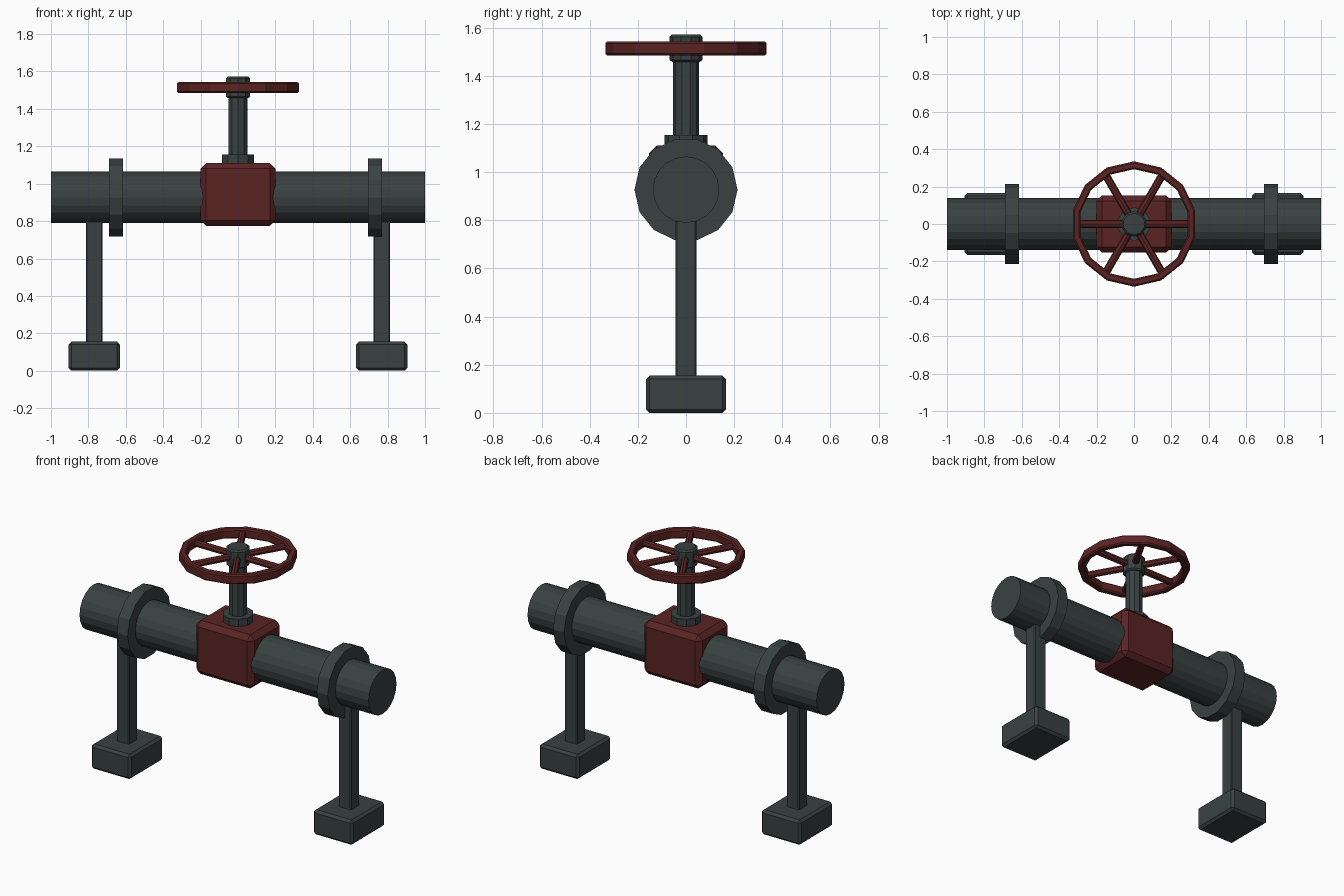
import bpy, bmesh, math
from mathutils import Matrix, Vector

if "Cube" in bpy.data.objects:
    bpy.data.objects.remove(bpy.data.objects["Cube"])


def material(name, rgb):
    m = bpy.data.materials.new(name)
    m.diffuse_color = (*rgb, 1)
    m.use_nodes = True
    m.node_tree.nodes["Principled BSDF"].inputs["Base Color"].default_value = m.diffuse_color
    return m


GREY = material("dark grey iron", (0.041, 0.053, 0.053))
RED = material("dark red paint", (0.105, 0.017, 0.017))
PIPE_Z = 0.927


def finish(name, bm, mat):
    bmesh.ops.recalc_face_normals(bm, faces=bm.faces[:])
    me = bpy.data.meshes.new(name)
    bm.to_mesh(me)
    bm.free()
    me.materials.append(mat)
    ob = bpy.data.objects.new(name, me)
    bpy.context.collection.objects.link(ob)
    return ob


def box(name, centre, size, bevel, mat):
    bm = bmesh.new()
    bmesh.ops.create_cube(bm, size=1)
    bmesh.ops.scale(bm, vec=size, verts=bm.verts[:])
    bmesh.ops.bevel(bm, geom=bm.edges[:], offset=bevel, segments=1, affect='EDGES')
    bmesh.ops.translate(bm, vec=centre, verts=bm.verts[:])
    return finish(name, bm, mat)


def lathe(name, profile, sides, mat, matrix=Matrix(), closed=False):
    """Spin (radius, height) points around z, one vertex column on +y."""
    bm = bmesh.new()
    rings = []
    for r, z in profile:
        rings.append([bm.verts.new((r * math.sin(2 * math.pi * i / sides),
                                    r * math.cos(2 * math.pi * i / sides), z))
                      for i in range(sides)])
    pairs = list(zip(rings, rings[1:]))
    if closed:
        pairs.append((rings[-1], rings[0]))
    else:
        bm.faces.new(rings[0])
        bm.faces.new(rings[-1])
    for a, b in pairs:
        for i in range(sides):
            j = (i + 1) % sides
            bm.faces.new((a[i], a[j], b[j], b[i]))
    bmesh.ops.transform(bm, matrix=matrix, verts=bm.verts[:])
    return finish(name, bm, mat)


# Horizontal pipe and its two flange rings
along_x = Matrix.Translation((0, 0, PIPE_Z)) @ Matrix.Rotation(math.pi / 2, 4, 'Y')
lathe("pipe", [(0.138, -1), (0.138, 1)], 20, GREY, along_x)
for side, x in (("left", -0.652), ("right", 0.732)):
    lathe(side + "_flange", [(0.214, x - 0.038), (0.214, x + 0.038)], 14, GREY, along_x)

# Support legs and feet
for side, s in (("left", -1), ("right", 1)):
    box(side + "_leg", (s * 0.768, 0, 0.49), (0.088, 0.088, 0.75), 0.006, GREY)
    box(side + "_foot", (s * 0.768, 0, 0.0775), (0.274, 0.332, 0.155), 0.015, GREY)

# Valve body
box("valve_body", (0, 0, 0.942), (0.402, 0.306, 0.336), 0.03, RED)

# Collar, stem and hub
lathe("stem_collar", [(0.09, 1.08), (0.09, 1.155)], 10, GREY)
lathe("valve_stem", [(0.053, 1.1), (0.053, 1.5)], 10, GREY)
lathe("wheel_hub", [(0.058, 1.458), (0.068, 1.466), (0.068, 1.562), (0.058, 1.572)], 10, GREY)

# Handwheel rim with a chamfered section
o, i, b, t, c = 0.335, 0.293, 1.484, 1.543, 0.008
lathe("wheel_rim", [(o - c, b), (o, b + c), (o, t - c), (o - c, t),
                    (i + c, t), (i, t - c), (i, b + c), (i + c, b)],
      14, RED, closed=True)

# Six spokes
for k in range(6):
    m = (Matrix.Translation((0, 0, 1.513)) @ Matrix.Rotation(k * math.pi / 3, 4, 'Z')
         @ Matrix.Rotation(math.pi / 2, 4, 'Y'))
    lathe("wheel_spoke_%d" % (k + 1), [(0.021, 0.03), (0.021, 0.31)], 8, RED, m)
